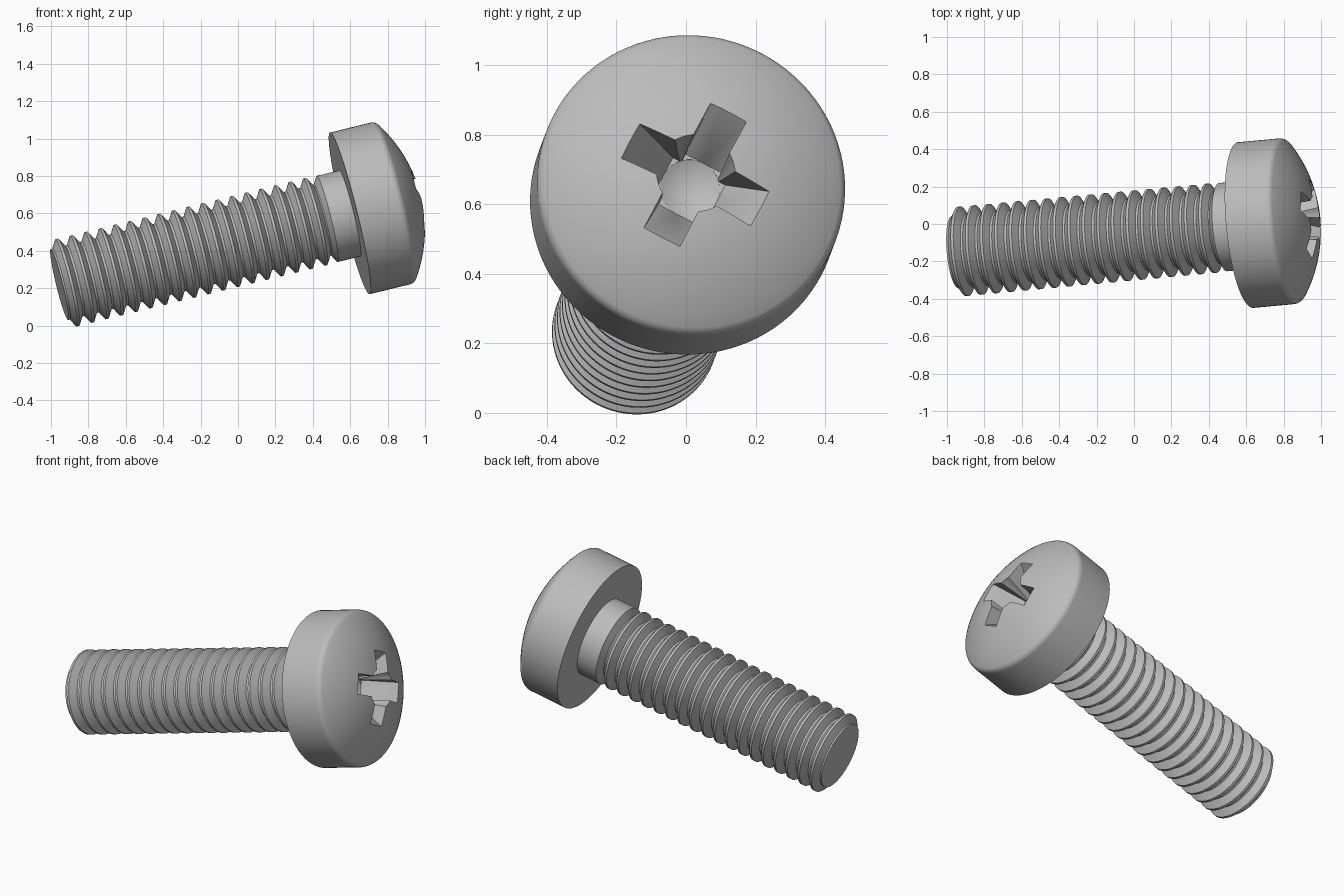
import bpy, bmesh, math
from mathutils import Matrix, Vector

cube = bpy.data.objects.get("Cube")
if cube:
    bpy.data.objects.remove(cube, do_unlink=True)

steel = bpy.data.materials.new("grey steel")
steel.use_nodes = True
colour = (0.5, 0.5, 0.5, 1)
steel.diffuse_color = colour
steel.node_tree.nodes["Principled BSDF"].inputs["Base Color"].default_value = colour

# Frame of the tilted screw: local z runs from tip to head, local x along a drive slot
axis = Vector((1, 0.093, 0.245))
slot = Vector((-0.259, 0.47, 0.88)).normalized()
axis.normalize()
side = axis.cross(slot)
frame = Matrix((slot, side, axis)).transposed().to_4x4()
frame.translation = (-0.955, -0.15, 0.22)


def finish(name, bm):
    bmesh.ops.recalc_face_normals(bm, faces=bm.faces)
    mesh = bpy.data.meshes.new(name)
    bm.to_mesh(mesh)
    bm.free()
    mesh.materials.append(steel)
    obj = bpy.data.objects.new(name, mesh)
    bpy.context.collection.objects.link(obj)
    obj.matrix_world = frame
    return obj


def lathe(name, profile, steps=96):
    """Revolve (radius, height) points; both ends lie on the axis."""
    bm = bmesh.new()
    verts = [bm.verts.new((r, 0, z)) for r, z in profile]
    edges = [bm.edges.new(pair) for pair in zip(verts, verts[1:])]
    bmesh.ops.spin(bm, geom=verts + edges, cent=(0, 0, 0), axis=(0, 0, 1),
                   angle=math.tau, steps=steps)
    bmesh.ops.remove_doubles(bm, verts=bm.verts, dist=1e-5)
    return finish(name, bm)


def select(obj):
    bpy.ops.object.select_all(action='DESELECT')
    obj.select_set(True)
    bpy.context.view_layer.objects.active = obj


# Shank: thread ridges, then a plain neck under the head
ROOT, CREST, PITCH, UNDER = 0.195, 0.24, 0.0806, 1.605
profile = [(0, 0), (ROOT, 0)]
for i in range(18):
    mid = 0.044 + i * PITCH
    profile += [(ROOT, mid - 0.034), (CREST, mid - 0.007),
                (CREST, mid + 0.007), (ROOT, mid + 0.034)]
profile += [(ROOT, 1.455), (CREST - 0.003, 1.48), (CREST - 0.003, UNDER + 0.02), (0, UNDER + 0.02)]
shank = lathe("threaded_shank", profile)

# Head: straight side, rounded rim and spherical dome
RADIUS, APEX, DOME, FILLET = 0.445, 1.995, 0.755, 0.04
centre = APEX - DOME
rim_r = RADIUS - FILLET
rim_z = centre + math.sqrt((DOME - FILLET) ** 2 - rim_r ** 2)
lean = math.asin(rim_r / (DOME - FILLET))
profile = [(0, UNDER), (RADIUS, UNDER)]
for i in range(7):
    a = (math.pi / 2 - lean) * i / 6
    profile.append((rim_r + FILLET * math.cos(a), rim_z + FILLET * math.sin(a)))
for i in range(1, 13):
    a = lean * (1 - i / 12)
    profile.append((DOME * math.sin(a), centre + DOME * math.cos(a)))
head = lathe("domed_head", profile)

# Cross recess: two tapered slots and a pointed core
cutters = []
floor, top = APEX - 0.2, APEX + 0.05
for turn in (0, math.pi / 2):
    bm = bmesh.new()
    outline = [(-0.085, floor), (0.085, floor), (0.271, top), (-0.271, top)]
    face = bm.faces.new([bm.verts.new((x, -0.058, z)) for x, z in outline])
    extruded = bmesh.ops.extrude_face_region(bm, geom=[face])["geom"]
    moved = [v for v in extruded if isinstance(v, bmesh.types.BMVert)]
    bmesh.ops.translate(bm, verts=moved, vec=(0, 0.116, 0))
    bmesh.ops.rotate(bm, verts=bm.verts, matrix=Matrix.Rotation(turn, 3, 'Z'))
    cutters.append(finish("slot_cutter", bm))
cutters.append(lathe("core_cutter", [(0, floor - 0.05), (0.086, floor - 0.001),
                                     (0.122, top), (0, top)], 32))

select(head)
for cutter in cutters:
    cutter.hide_render = True
    cut = head.modifiers.new("recess", 'BOOLEAN')
    cut.operation = 'DIFFERENCE'
    cut.solver = 'EXACT'
    cut.object = cutter
    bpy.ops.object.modifier_apply(modifier=cut.name)
for cutter in cutters:
    bpy.data.objects.remove(cutter, do_unlink=True)

for obj in (shank, head):
    select(obj)
    bpy.ops.object.shade_smooth_by_angle(angle=math.radians(30))
